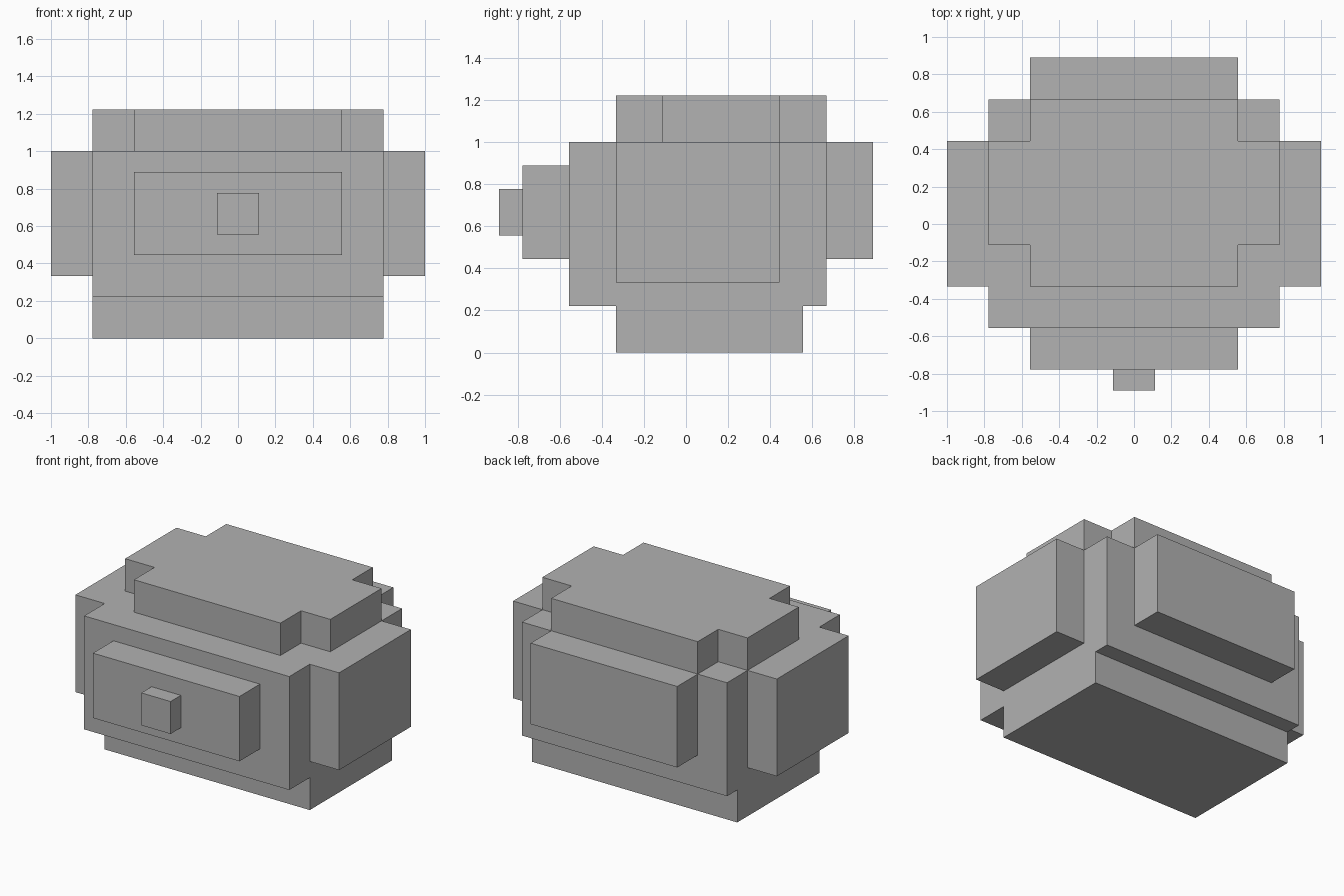
import bpy
import bmesh
from mathutils import Vector

cube = bpy.data.objects.get("Cube")
if cube:
    bpy.data.objects.remove(cube, do_unlink=True)

U = 1 / 9  # size of one grid block

grey = bpy.data.materials.new("plain grey")
grey.use_nodes = True
colour = (0.445, 0.445, 0.445, 1)
grey.diffuse_color = colour
grey.node_tree.nodes["Principled BSDF"].inputs["Base Color"].default_value = colour


def prism(name, outline, z0, z1):
    """Extrude a flat outline, in blocks, from z0 up to z1."""
    bm = bmesh.new()
    face = bm.faces.new([bm.verts.new((x * U, y * U, z0 * U)) for x, y in outline])
    top = bmesh.ops.extrude_face_region(bm, geom=[face], use_keep_orig=True)["geom"]
    bmesh.ops.translate(bm, vec=Vector((0, 0, (z1 - z0) * U)),
                        verts=[v for v in top if isinstance(v, bmesh.types.BMVert)])
    bmesh.ops.recalc_face_normals(bm, faces=bm.faces)
    mesh = bpy.data.meshes.new(name)
    bm.to_mesh(mesh)
    bm.free()
    mesh.materials.append(grey)
    obj = bpy.data.objects.new(name, mesh)
    bpy.context.collection.objects.link(obj)
    return obj


def block(name, x, y, z):
    outline = [(x[0], y[0]), (x[1], y[0]), (x[1], y[1]), (x[0], y[1])]
    return prism(name, outline, *z)


# Main body and the narrower foot beneath it
block("body", (-7, 7), (-5, 6), (2, 9))
block("base", (-7, 7), (-3, 5), (0, 2))

# Lid with notched corners, wide in the middle
right_edge = [(5, -3), (5, -1), (7, -1), (7, 4), (5, 4), (5, 6)]
left_edge = [(-x, y) for x, y in reversed(right_edge)]
prism("lid", right_edge + left_edge, 9, 11)

# Side panels
block("left_panel", (7, 9), (-3, 4), (3, 9))
block("right_panel", (-9, -7), (-3, 4), (3, 9))

# Back panel, front panel and its knob
block("back_panel", (-5, 5), (6, 8), (4, 9))
block("front_panel", (-5, 5), (-7, -5), (4, 8))
block("front_knob", (-1, 1), (-8, -7), (5, 7))
